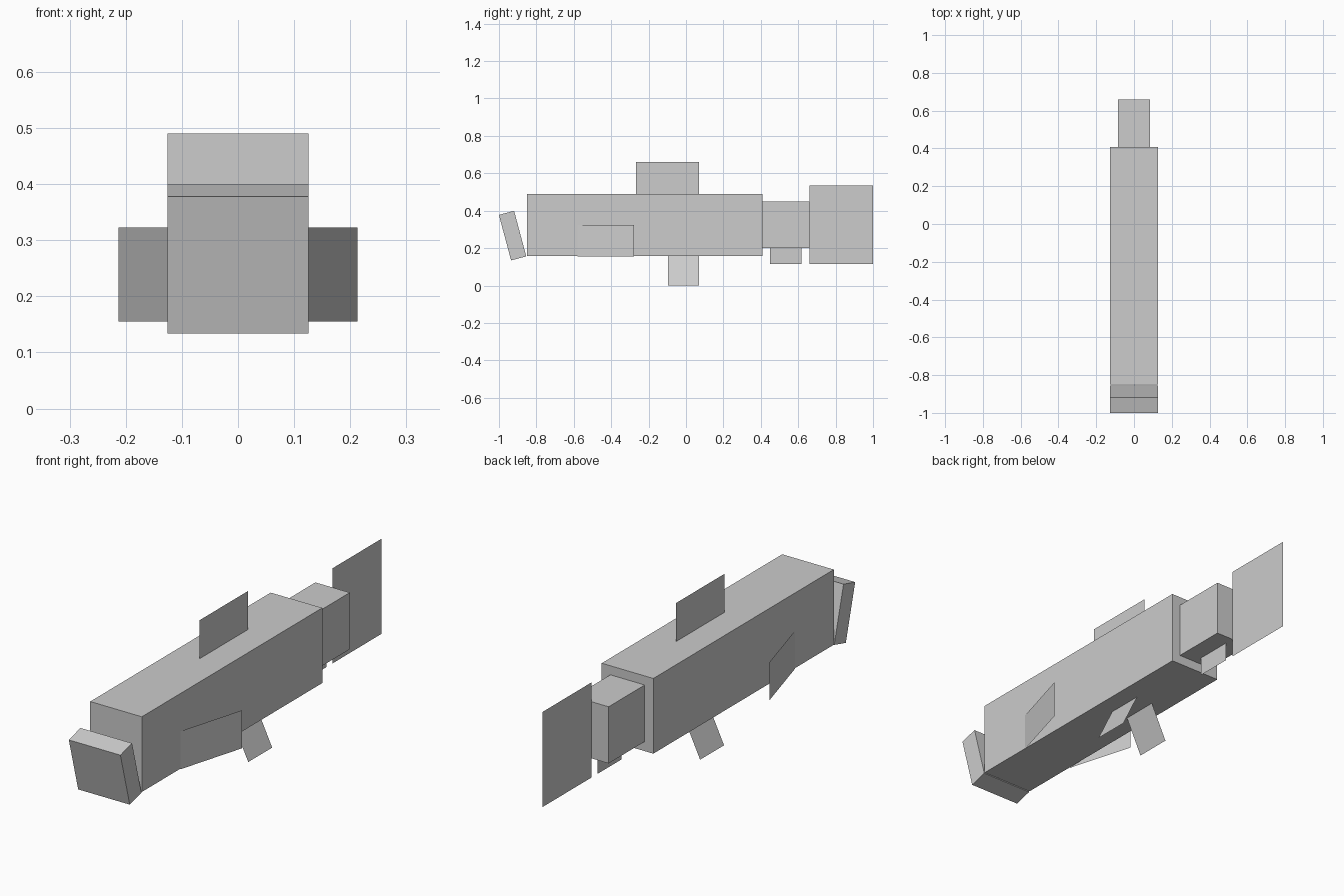
import bpy
from mathutils import Matrix, Vector
from math import radians

default = bpy.data.objects.get("Cube")
if default:
    bpy.data.objects.remove(default, do_unlink=True)

# One light grey for the whole fish
grey = bpy.data.materials.new("light_grey")
grey.use_nodes = True
grey.diffuse_color = (0.604, 0.604, 0.604, 1)
grey.node_tree.nodes["Principled BSDF"].inputs["Base Color"].default_value = (0.604, 0.604, 0.604, 1)


def add_mesh(name, verts, faces):
    mesh = bpy.data.meshes.new(name)
    mesh.from_pydata(verts, [], faces)
    mesh.materials.append(grey)
    mesh.update()
    obj = bpy.data.objects.new(name, mesh)
    bpy.context.collection.objects.link(obj)
    return obj


def box(name, low, high):
    (x0, y0, z0), (x1, y1, z1) = low, high
    verts = [(x, y, z) for z in (z0, z1)
             for x, y in ((x0, y0), (x1, y0), (x1, y1), (x0, y1))]
    faces = [(3, 2, 1, 0), (4, 5, 6, 7), (0, 1, 5, 4),
             (1, 2, 6, 5), (2, 3, 7, 6), (3, 0, 4, 7)]
    return add_mesh(name, verts, faces)


def sheet(name, corners):
    return add_mesh(name, corners, [(0, 1, 2, 3)])


def upright_fin(name, y0, y1, z0, z1):
    return sheet(name, [(0, y0, z0), (0, y1, z0), (0, y1, z1), (0, y0, z1)])


# Body and tail stem
box("body", (-0.126, -0.851, 0.158), (0.126, 0.408, 0.49))
box("tail_stem", (-0.084, 0.408, 0.2), (0.084, 0.66, 0.45))

# Snout block, hinged forward about its lower back edge
snout = box("snout", (-0.126, -0.084, 0), (0.126, 0, 0.252))
hinge = Matrix.Translation(Vector((0, -0.854, 0.156)))
snout.data.transform(hinge @ Matrix.Rotation(radians(15), 4, 'X'))

# Flat fins on the centre line
upright_fin("dorsal_fin", -0.267, 0.07, 0.49, 0.66)
upright_fin("tail_fin", 0.66, 1.0, 0.115, 0.535)
upright_fin("anal_fin", 0.449, 0.617, 0.115, 0.2)

# Paired fins, splayed outward on both sides
for side, s in (("left", 1), ("right", -1)):
    sheet(side + "_pectoral_fin", [
        (s * 0.126, -0.58, 0.155), (s * 0.213, -0.278, 0.155),
        (s * 0.213, -0.278, 0.323), (s * 0.126, -0.58, 0.323)][::s])
    sheet(side + "_pelvic_fin", [
        (s * 0.042, -0.097, 0.158), (s * 0.118, -0.097, 0),
        (s * 0.118, 0.07, 0), (s * 0.042, 0.07, 0.158)][::s])
